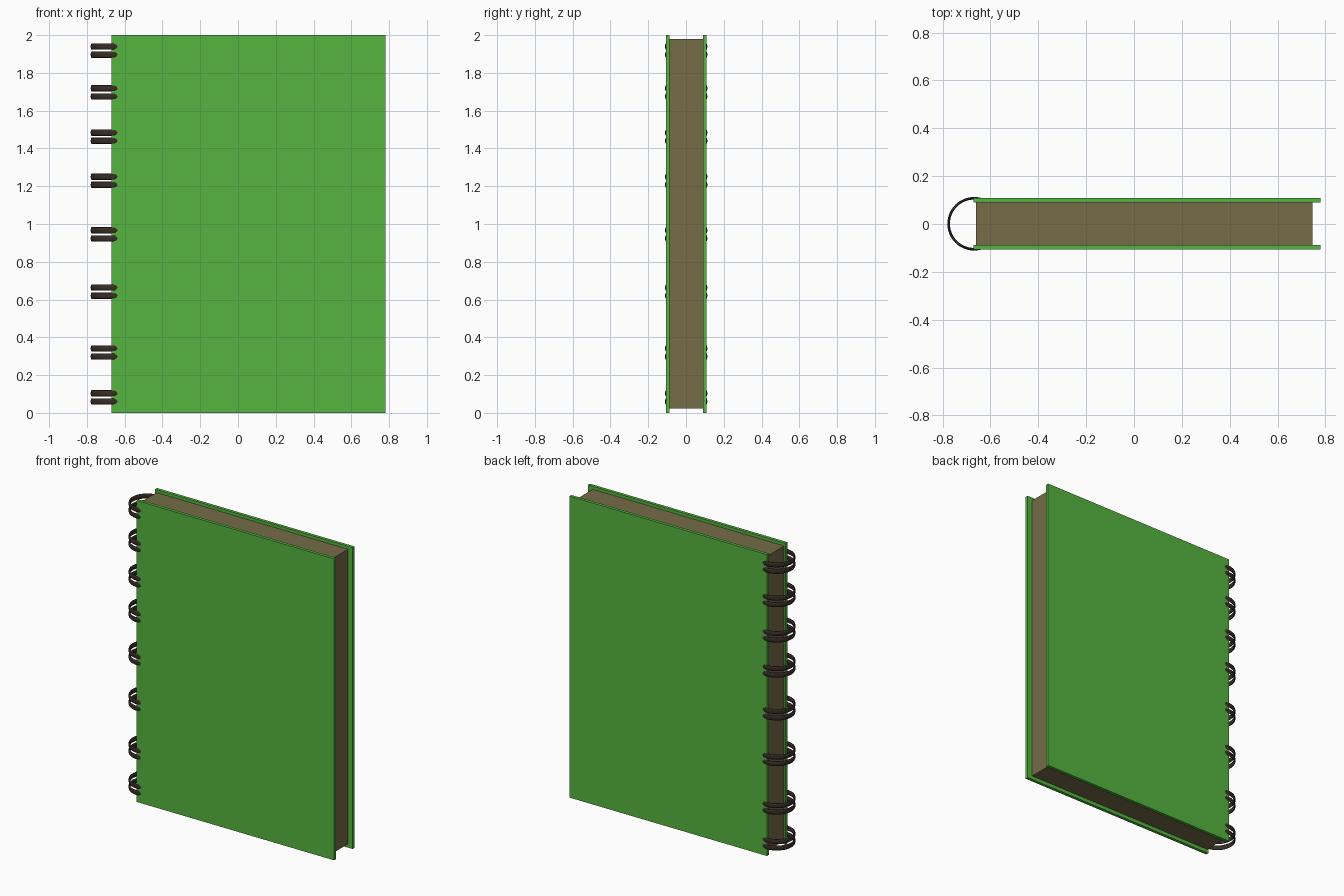
import bpy

if "Cube" in bpy.data.objects:
    bpy.data.objects.remove(bpy.data.objects["Cube"])


def material(name, rgb):
    m = bpy.data.materials.new(name)
    m.diffuse_color = (*rgb, 1)
    m.use_nodes = True
    m.node_tree.nodes["Principled BSDF"].inputs["Base Color"].default_value = m.diffuse_color
    return m


green = material("cover_green", (0.09, 0.46, 0.05))
paper = material("paper_brown", (0.18, 0.15, 0.065))
wire = material("wire_dark", (0.04, 0.025, 0.02))


def box(name, lo, hi, mat):
    centre = [(a + b) / 2 for a, b in zip(lo, hi)]
    bpy.ops.mesh.primitive_cube_add(size=1, location=centre)
    o = bpy.context.object
    o.name = name
    o.scale = [b - a for a, b in zip(lo, hi)]
    bpy.ops.object.transform_apply(location=False, rotation=False, scale=True)
    o.data.materials.append(mat)
    return o


# Covers overhang the page block on every side
box("front_cover", (-0.67, -0.107, 0), (0.78, -0.087, 2), green)
box("back_cover", (-0.67, 0.089, 0), (0.78, 0.109, 2), green)
box("page_block", (-0.66, -0.087, 0.024), (0.745, 0.089, 1.98), paper)

# Paired binding rings with a flat oval wire section
for i, z in enumerate((0.082, 0.320, 0.642, 0.945, 1.229, 1.462, 1.697, 1.918)):
    for side, dz in (("lower", -0.0215), ("upper", 0.0215)):
        bpy.ops.mesh.primitive_torus_add(
            major_radius=0.1065, minor_radius=0.0055,
            major_segments=48, minor_segments=12,
            location=(-0.668, 0.001, z + dz))
        o = bpy.context.object
        o.name = f"binding_ring_{i + 1}_{side}"
        o.scale.z = 3
        bpy.ops.object.transform_apply(location=False, rotation=False, scale=True)
        bpy.ops.object.shade_smooth()
        o.data.materials.append(wire)
